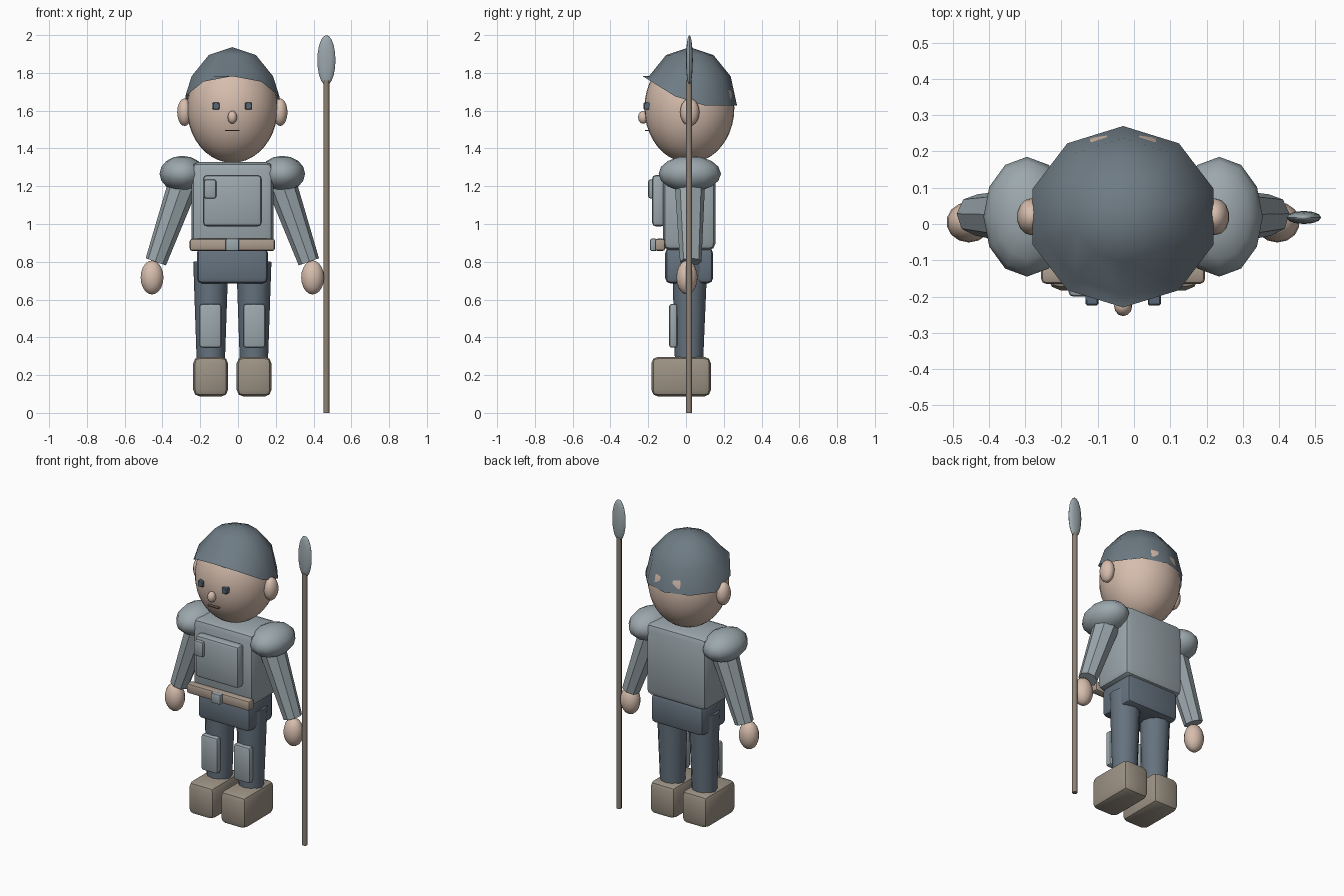
import bpy, bmesh, math
from mathutils import Vector

if "Cube" in bpy.data.objects:
    bpy.data.objects.remove(bpy.data.objects["Cube"])

CX, CY = -0.03, 0.018      # body axis


def mat(name, r, g, b):
    m = bpy.data.materials.new(name)
    lin = lambda c: (c / 255 / 12.92) if c < 11 else ((c / 255 + 0.055) / 1.055) ** 2.4
    m.diffuse_color = (lin(r), lin(g), lin(b), 1)
    m.use_nodes = True
    m.node_tree.nodes["Principled BSDF"].inputs["Base Color"].default_value = m.diffuse_color
    return m


SKIN = mat("skin", 214, 189, 173)
STEEL = mat("pale_steel", 156, 168, 173)
HELM = mat("helmet_grey", 110, 123, 132)
CLOTH = mat("dark_blue_cloth", 101, 114, 126)
LEATHER = mat("boot_leather", 157, 147, 133)
BELT = mat("belt_tan", 172, 156, 142)
WOOD = mat("shaft_wood", 142, 130, 118)
EYE = mat("eye_slate", 88, 104, 118)
MOUTH = mat("mouth_brown", 120, 95, 88)


def finish(name, bm, material, angle=40):
    bmesh.ops.recalc_face_normals(bm, faces=bm.faces)
    me = bpy.data.meshes.new(name)
    bm.to_mesh(me)
    bm.free()
    me.materials.append(material)
    ob = bpy.data.objects.new(name, me)
    bpy.context.collection.objects.link(ob)
    bpy.ops.object.select_all(action='DESELECT')
    ob.select_set(True)
    bpy.context.view_layer.objects.active = ob
    bpy.ops.object.shade_smooth_by_angle(angle=math.radians(angle))
    return ob


def box(name, x, y, z, material, bevel=0.0, segments=2):
    """Box from (min, max) ranges with rounded edges."""
    bm = bmesh.new()
    bmesh.ops.create_cube(bm, size=1)
    for v in bm.verts:
        v.co = Vector([(r[0] + r[1]) / 2 + c * (r[1] - r[0]) for r, c in zip((x, y, z), v.co)])
    if bevel:
        bmesh.ops.bevel(bm, geom=bm.edges[:], offset=bevel, segments=segments,
                        profile=0.5, affect='EDGES')
    return finish(name, bm, material)


def ball(name, centre, radii, material, seg=16, rings=10, angle=60):
    bm = bmesh.new()
    bmesh.ops.create_uvsphere(bm, u_segments=seg, v_segments=rings, radius=1)
    for v in bm.verts:
        v.co = Vector([c + r * p for c, r, p in zip(centre, radii, v.co)])
    return finish(name, bm, material, angle)


def limb(name, a, b, ra, rb, material, sides=8, angle=40):
    """Tapered rod from a (radius ra) to b (radius rb)."""
    a, b = Vector(a), Vector(b)
    bm = bmesh.new()
    bmesh.ops.create_cone(bm, cap_ends=True, segments=sides, radius1=ra, radius2=rb,
                          depth=(b - a).length)
    bmesh.ops.rotate(bm, verts=bm.verts, matrix=Vector((0, 0, 1)).rotation_difference(b - a).to_matrix())
    bmesh.ops.translate(bm, verts=bm.verts, vec=(a + b) / 2)
    return finish(name, bm, material, angle)


# Head and face
ball("head", (CX, CY, 1.614), (0.24, 0.238, 0.29), SKIN, 32, 20)
ball("nose", (CX, -0.226, 1.565), (0.025, 0.028, 0.034), SKIN, 12, 8)
box("mouth", (CX - 0.038, CX + 0.038), (-0.217, -0.19), (1.492, 1.498), MOUTH)

# Helmet: half dome whose rim rises towards the forehead
bm = bmesh.new()
bmesh.ops.create_uvsphere(bm, u_segments=10, v_segments=6, radius=1)
bmesh.ops.delete(bm, geom=[v for v in bm.verts if v.co.z < -0.1], context='VERTS')
for v in bm.verts:
    rim = v.co.z < 0.1
    v.co = Vector((CX + 0.262 * v.co.x, 0.02 + 0.25 * v.co.y, 1.628 + 0.308 * v.co.z))
    if rim:
        v.co.z += max(0, 0.02 - v.co.y) * 0.62
finish("helmet", bm, HELM, 60)

# Torso, belt and hips
box("torso", (CX - 0.217, CX + 0.217), (-0.122, 0.157), (0.86, 1.328), STEEL, 0.04)
box("chest_plate", (CX - 0.156, CX + 0.156), (-0.18, -0.11), (0.987, 1.26), STEEL, 0.022)
box("chest_pocket", (-0.18, -0.115), (-0.2, -0.165), (1.135, 1.236), STEEL, 0.012)
box("belt", (CX - 0.226, CX + 0.226), (-0.165, -0.11), (0.857, 0.922), BELT, 0.014)
box("buckle", (CX - 0.035, CX + 0.035), (-0.19, -0.155), (0.857, 0.922), STEEL, 0.008)
box("hips", (CX - 0.188, CX + 0.188), (-0.11, 0.143), (0.685, 0.875), CLOTH, 0.028)

# Paired parts
for side, s in (("left", -1), ("right", 1)):
    def at(d):
        return CX + s * d

    def span(d, half):
        return (at(d) - half, at(d) + half)

    box("eye_" + side, span(0.086, 0.018), (-0.224, -0.18), (1.605, 1.643), EYE, 0.004, 1)
    ball("ear_" + side, (at(0.253), 0.02, 1.592), (0.04, 0.051, 0.073), SKIN, 14, 10)
    ball("shoulder_" + side, (at(0.265), 0.02, 1.266), (0.12, 0.165, 0.095), STEEL, 12, 8)
    limb("arm_" + side, (at(0.25), 0.02, 1.24), (at(0.405), 0.025, 0.8), 0.082, 0.057, STEEL, 8)
    ball("hand_" + side, (at(0.425), 0.005, 0.717), (0.062, 0.056, 0.09), SKIN, 14, 10)
    limb("leg_" + side, (at(0.114), 0.02, 0.8), (at(0.114), 0.016, 0.28), 0.093, 0.075, CLOTH, 12)
    box("shin_plate_" + side, span(0.116, 0.059), (-0.09, -0.045), (0.345, 0.577), STEEL, 0.015)
    box("boot_" + side, span(0.115, 0.092), (-0.183, 0.132), (0.087, 0.297), LEATHER, 0.035)

# Spear
limb("spear_shaft", (0.468, 0.016, 0.0), (0.468, 0.016, 1.76), 0.016, 0.016, WOOD, 8, 60)
ball("spear_blade", (0.468, 0.018, 1.867), (0.048, 0.018, 0.133), STEEL, 12, 10)
